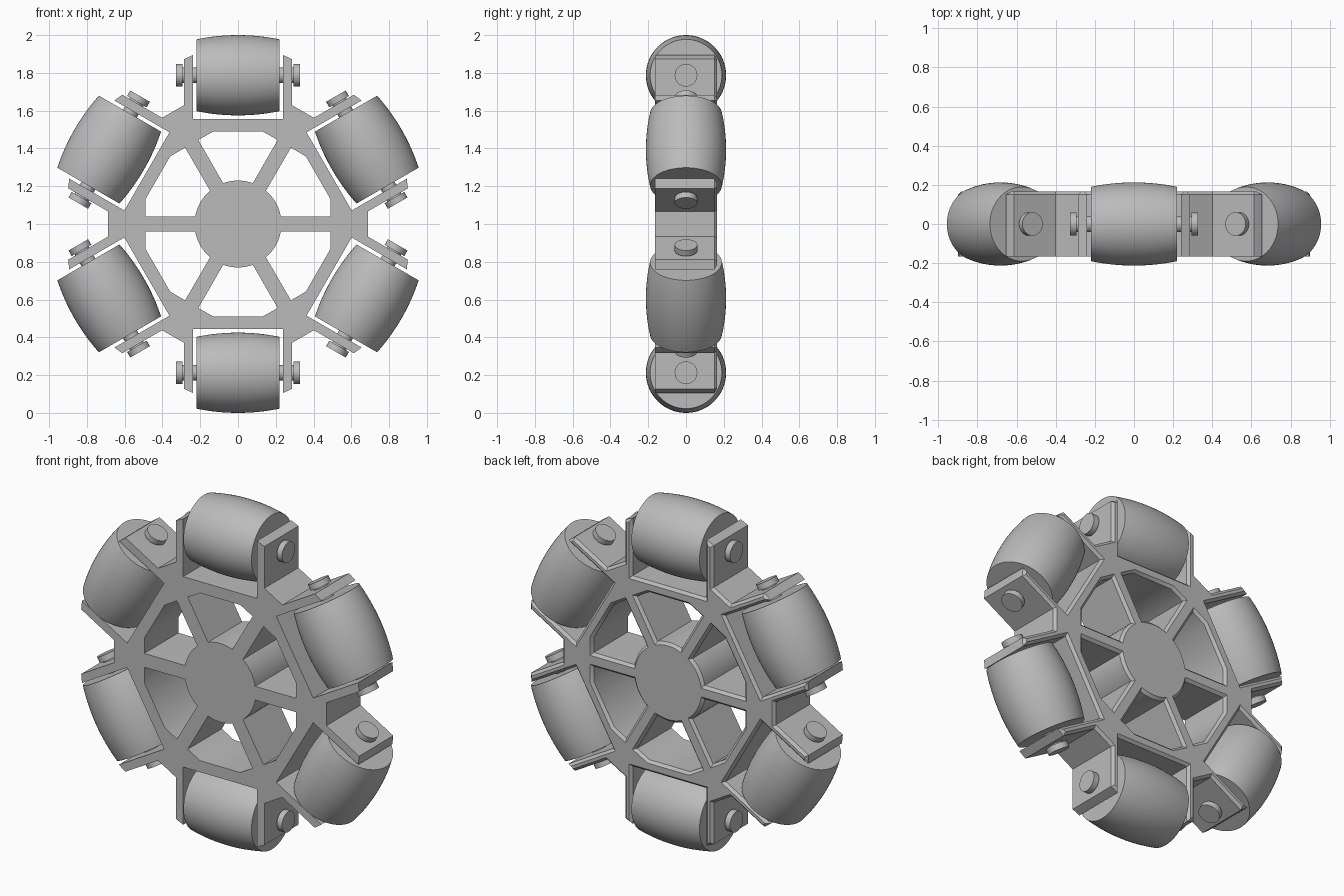
import bpy, bmesh, math
from mathutils import Matrix, Vector

cube = bpy.data.objects.get("Cube")
if cube:
    bpy.data.objects.remove(cube)

HALF = 0.165      # half depth of the frame
CHAMFER = 0.015   # chamfer on the rear edges
ROLLER_R, ROLLER_END, ROLLER_HALF = 0.2125, 0.19, 0.22
AXLE_HEIGHT = 1 - ROLLER_R
SIDES = 6

grey = bpy.data.materials.new("plain_grey")
grey.use_nodes = True
grey.diffuse_color = (0.5, 0.5, 0.5, 1)
grey.node_tree.nodes["Principled BSDF"].inputs["Base Color"].default_value = (0.5, 0.5, 0.5, 1)


def make_object(name, bm, matrix=Matrix(), smooth=False):
    bmesh.ops.recalc_face_normals(bm, faces=bm.faces)
    mesh = bpy.data.meshes.new(name)
    bm.to_mesh(mesh)
    bm.free()
    mesh.materials.append(grey)
    obj = bpy.data.objects.new(name, mesh)
    obj.matrix_world = matrix
    bpy.context.collection.objects.link(obj)
    if smooth:
        bpy.ops.object.select_all(action='DESELECT')
        obj.select_set(True)
        bpy.context.view_layer.objects.active = obj
        bpy.ops.object.shade_smooth_by_angle(angle=math.radians(35))
    return obj


def turned(points, k):
    rot = Matrix.Rotation(k * math.tau / SIDES, 2)
    return [rot @ Vector(p) for p in points]


def inset(loop, d):
    """Offset a closed loop towards its left side with mitred corners."""
    out = []
    for i, p in enumerate(loop):
        a = (p - loop[i - 1]).normalized()
        b = (loop[(i + 1) % len(loop)] - p).normalized()
        na, nb = Vector((-a.y, a.x)), Vector((-b.y, b.x))
        out.append(p + (na + nb) * d / (1 + na.dot(nb)))
    return out


def lathe(bm, profile, steps=64):
    """Revolve (x, radius) points round the x axis and close both ends."""
    rings = []
    for x, r in profile:
        rings.append([bm.verts.new((x, r * math.cos(t * math.tau / steps),
                                    r * math.sin(t * math.tau / steps)))
                      for t in range(steps)])
    for lower, upper in zip(rings, rings[1:]):
        for i in range(steps):
            j = (i + 1) % steps
            bm.faces.new((lower[i], lower[j], upper[j], upper[i]))
    bm.faces.new(rings[0])
    bm.faces.new(rings[-1])


# Frame outline: one fork of two arms per roller
arm = [(0.286, 0.629), (0.286, 0.873), (0.239, 0.894), (0.239, 0.557)]
fork = arm + [(-x, z) for x, z in reversed(arm)]
outline = [p for k in range(SIDES) for p in turned(fork, k)]

# Windows between the spokes, closed by an arc of the hub
hub_r, spoke_half = 0.23, 0.04
start = math.radians(60) + math.asin(spoke_half / hub_r)
arc = [start + (math.pi - 2 * start) * i / 12 for i in range(13)]
window = [(hub_r * math.cos(a), hub_r * math.sin(a)) for a in arc]
window += [(-0.21, 0.445), (-0.13, 0.49), (0.13, 0.49), (0.21, 0.445)]
windows = [turned(window, k) for k in range(SIDES)]

# Make sure material lies to the left of every loop
area = sum(a.cross(b) for a, b in zip(windows[0], windows[0][1:] + windows[0][:1]))
if area > 0:
    windows = [w[::-1] for w in windows]

# Frame: straight walls, chamfered rear rim, filled front and back
bm = bmesh.new()
caps = ([], [])
for loop in [outline] + windows:
    layers = ((loop, -HALF), (loop, HALF - CHAMFER), (inset(loop, CHAMFER), HALF))
    rings = [[bm.verts.new((p.x, y, p.y)) for p in pts] for pts, y in layers]
    n = len(loop)
    for lower, upper in zip(rings, rings[1:]):
        for i in range(n):
            j = (i + 1) % n
            bm.faces.new((lower[i], lower[j], upper[j], upper[i]))
    for cap, ring in zip(caps, (rings[0], rings[-1])):
        cap += [bm.edges.get((ring[i], ring[(i + 1) % n])) for i in range(n)]
for cap, side in zip(caps, (-1, 1)):
    bmesh.ops.triangle_fill(bm, edges=cap, use_beauty=True, normal=(0, side, 0))
make_object("wheel_frame", bm, Matrix.Translation((0, 0, 1)), smooth=True)

# Rollers and their axles
curve_r = (ROLLER_HALF ** 2 + (ROLLER_R - ROLLER_END) ** 2) / (2 * (ROLLER_R - ROLLER_END))
xs = [ROLLER_HALF * (i / 8 - 1) for i in range(17)]
barrel = [(x, ROLLER_R - curve_r + math.sqrt(curve_r ** 2 - x * x)) for x in xs]
half_axle = [(0.327, 0.06), (0.293, 0.06), (0.293, 0.042)]
axle = [(-x, r) for x, r in half_axle] + half_axle[::-1]

for k in range(SIDES):
    place = (Matrix.Translation((0, 0, 1))
             @ Matrix.Rotation(k * math.tau / SIDES, 4, 'Y')
             @ Matrix.Translation((0, 0, AXLE_HEIGHT)))
    for name, profile, steps in (("roller", barrel, 64), ("axle_pin", axle, 32)):
        bm = bmesh.new()
        lathe(bm, profile, steps)
        make_object(f"{name}_{k + 1}", bm, place, smooth=True)
